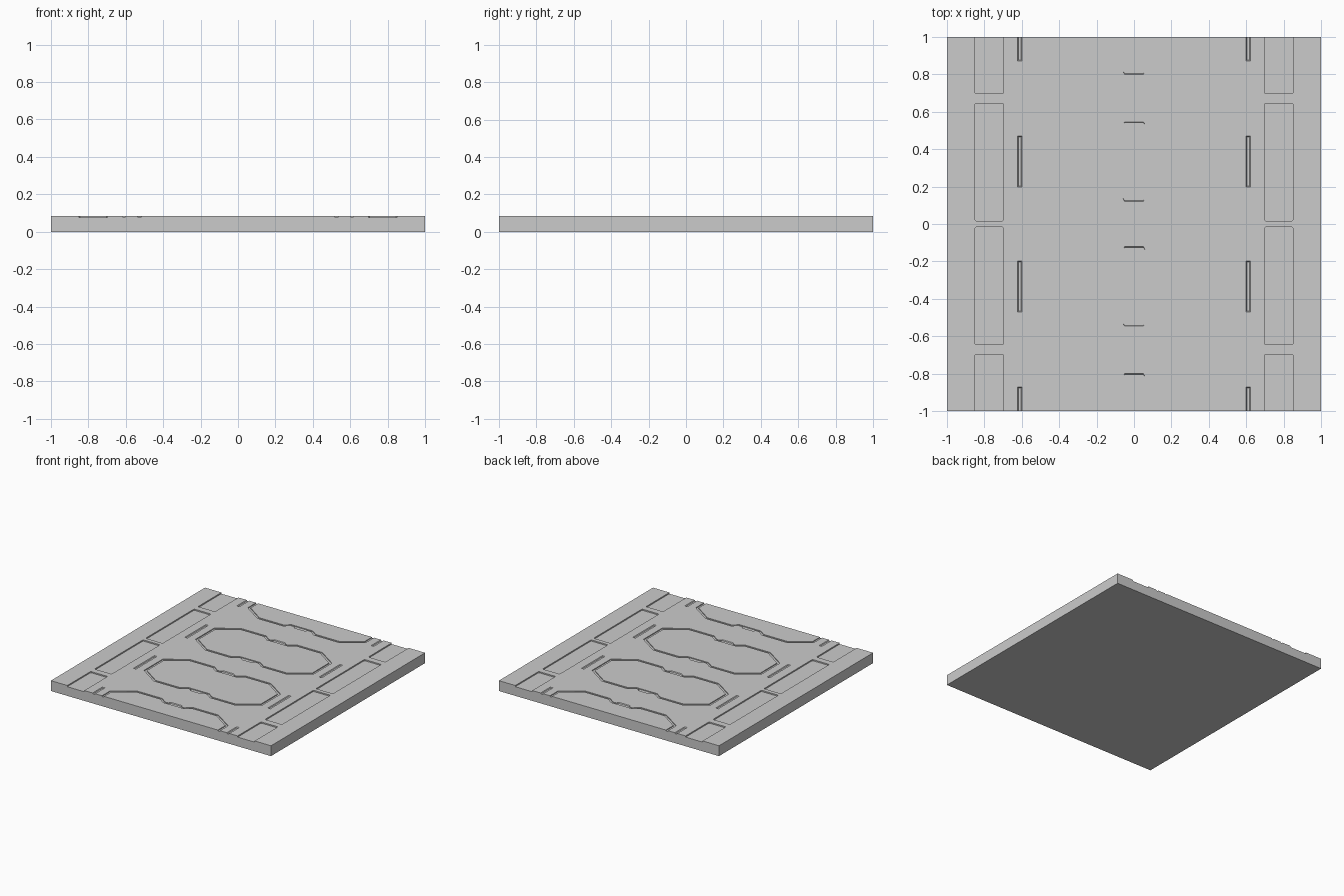
import bpy, bmesh

if "Cube" in bpy.data.objects:
    bpy.data.objects.remove(bpy.data.objects["Cube"])

TOP = 0.085    # slab thickness
POCKET = 0.010  # depth of side pockets
GROOVE = 0.007  # depth of panel grooves and slots


def make_object(name, bm):
    bmesh.ops.recalc_face_normals(bm, faces=bm.faces)
    mesh = bpy.data.meshes.new(name)
    bm.to_mesh(mesh)
    bm.free()
    obj = bpy.data.objects.new(name, mesh)
    bpy.context.collection.objects.link(obj)
    return obj


def prism(bm, upper, lower, depth):
    """Closed cutter between an upper outline above the slab and a lower one in it."""
    hi = [bm.verts.new((x, y, TOP + depth)) for x, y in upper]
    lo = [bm.verts.new((x, y, TOP - depth)) for x, y in lower]
    n = len(hi)
    bm.faces.new(hi)
    bm.faces.new(lo[::-1])
    for i in range(n):
        j = (i + 1) % n
        bm.faces.new((hi[i], lo[i], lo[j], hi[j]))


def rect(x0, x1, y0, y1, c=0.0):
    if c == 0:
        return [(x0, y0), (x1, y0), (x1, y1), (x0, y1)]
    return [(x0 + c, y0), (x1 - c, y0), (x1, y0 + c), (x1, y1 - c),
            (x1 - c, y1), (x0 + c, y1), (x0, y1 - c), (x0, y0 + c)]


def full_loop(quarter, cy):
    """Mirror a quarter outline into a closed loop around (0, cy)."""
    right = quarter + [(x, -y) for x, y in quarter[::-1]]
    loop = right + [(-x, y) for x, y in right[::-1]]
    return [(x, y + cy) for x, y in loop]


def ring(bm, cy, squash):
    """Groove cutter: long octagon pinched in the middle, with a small tab."""
    outer = [(0.05, 0.213), (0.06, 0.193), (0.09, 0.193), (0.14, 0.232),
             (0.37, 0.232), (0.536, 0.12)]
    inner = [(0.05, 0.178), (0.06, 0.178), (0.097, 0.178), (0.147, 0.215),
             (0.364, 0.215), (0.517, 0.11)]
    loops = []
    for pts, z in ((outer, TOP + GROOVE), (outer, TOP - GROOVE),
                   (inner, TOP - GROOVE), (inner, TOP + GROOVE)):
        # slope the tab's outer wall
        slope = (0.004 if z > TOP else -0.004) if pts is outer else 0
        q = [(x, y - squash + (slope if i == 0 else 0)) for i, (x, y) in enumerate(pts)]
        loops.append([bm.verts.new((x, y, z)) for x, y in full_loop(q, cy)])
    n = len(loops[0])
    for k in range(4):
        a, b = loops[k], loops[(k + 1) % 4]
        for i in range(n):
            j = (i + 1) % n
            bm.faces.new((a[i], b[i], b[j], a[j]))


# base slab
bm = bmesh.new()
bmesh.ops.create_cube(bm, size=1)
for v in bm.verts:
    v.co = (v.co.x * 2, v.co.y * 2, (v.co.z + 0.5) * TOP)
slab = make_object("floor_tile", bm)

# side pockets and narrow slots, mirrored on both axes
bm = bmesh.new()
for sx in (1, -1):
    for sy in (1, -1):
        flip = lambda pts: [(x * sx, y * sy) for x, y in pts]
        for y0, y1 in ((0.017, 0.645), (0.697, 1.05)):
            r = flip(rect(0.697, 0.851, y0, y1, 0.006))
            prism(bm, r, r, POCKET)
        for y0, y1 in ((0.197, 0.47), (0.872, 1.05)):
            prism(bm, flip(rect(0.594, 0.626, y0 - 0.005, y1 + 0.005)),
                  flip(rect(0.603, 0.617, y0 + 0.005, y1 - 0.005)), GROOVE)

# pinched octagon grooves; the end pair runs off the tile
for cy, squash in ((1/3, 0), (-1/3, 0), (1, 0.013), (-1, 0.013)):
    ring(bm, cy, squash)
cutter = make_object("groove_cutter", bm)
cutter.hide_render = True

# carve the slab, then drop the cutter
mod = slab.modifiers.new("carve", 'BOOLEAN')
mod.operation = 'DIFFERENCE'
mod.solver = 'EXACT'
mod.object = cutter
bpy.context.view_layer.objects.active = slab
slab.select_set(True)
bpy.ops.object.modifier_apply(modifier=mod.name)
bpy.data.objects.remove(cutter)
